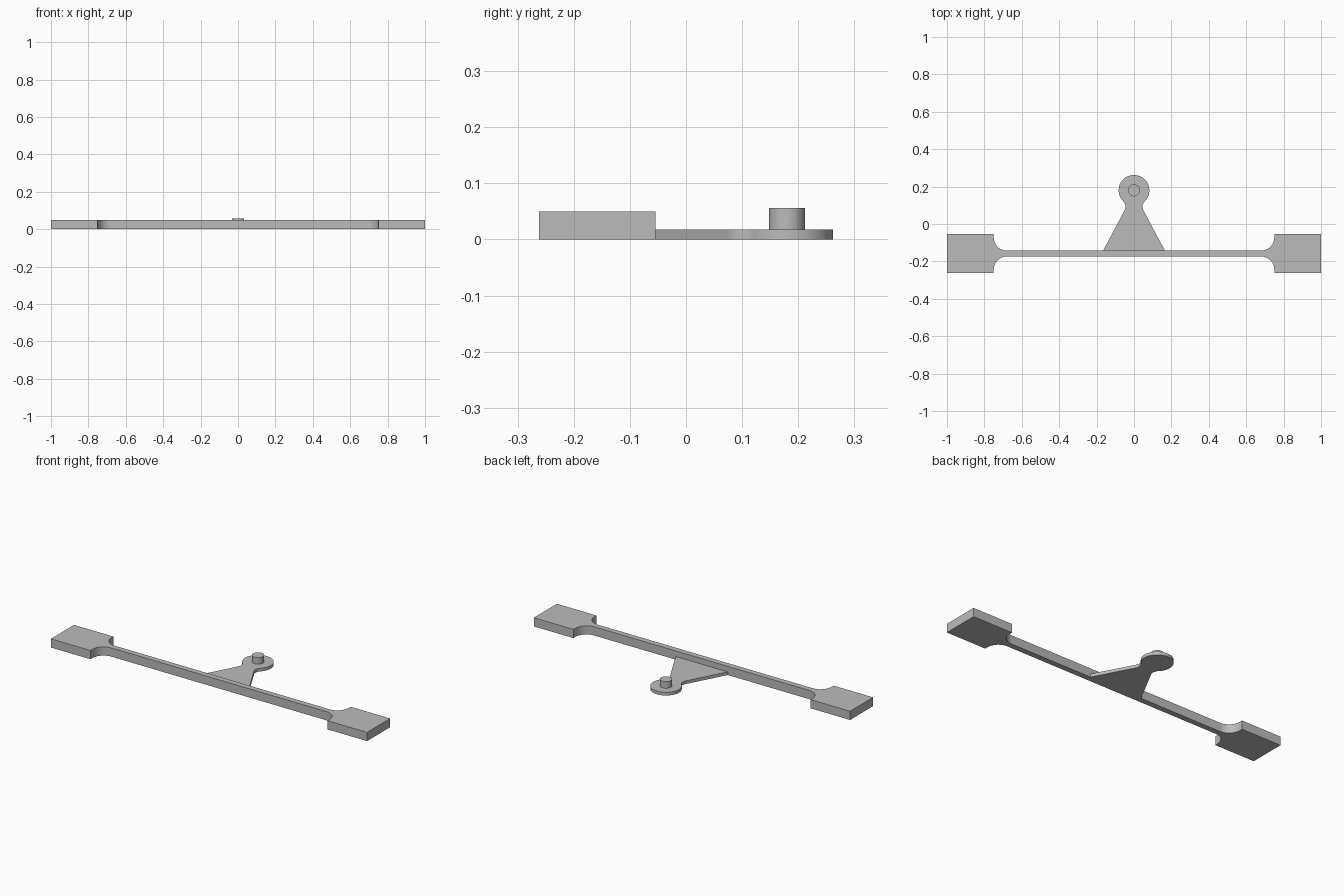
import bpy
import bmesh
from math import cos, sin, pi, atan2, radians
from mathutils import Vector

if "Cube" in bpy.data.objects:
    bpy.data.objects.remove(bpy.data.objects["Cube"])

grey = bpy.data.materials.new("plain grey")
grey.use_nodes = True
colour = (0.5, 0.5, 0.5, 1)
grey.diffuse_color = colour
grey.node_tree.nodes["Principled BSDF"].inputs["Base Color"].default_value = colour


def arc(centre, radius, start, end, steps):
    """Points along an arc, both ends included."""
    angles = [start + (end - start) * i / steps for i in range(steps + 1)]
    return [Vector((centre[0] + radius * cos(a), centre[1] + radius * sin(a))) for a in angles]


def mirrored(points, axis):
    """Add the reversed mirror image of an open outline."""
    flip = Vector((-1, 1)) if axis == "x" else Vector((1, -1))
    return points + [p * flip for p in reversed(points)]


def plate(name, outline, bottom, top, y=0):
    """Extrude a flat outline upwards into a solid."""
    bm = bmesh.new()
    face = bm.faces.new([bm.verts.new((p.x, p.y + y, bottom)) for p in outline])
    ext = bmesh.ops.extrude_face_region(bm, geom=[face], use_keep_orig=True)
    moved = [v for v in ext["geom"] if isinstance(v, bmesh.types.BMVert)]
    bmesh.ops.translate(bm, verts=moved, vec=(0, 0, top - bottom))
    bmesh.ops.recalc_face_normals(bm, faces=bm.faces[:])
    mesh = bpy.data.meshes.new(name)
    bm.to_mesh(mesh)
    bm.free()
    mesh.materials.append(grey)
    obj = bpy.data.objects.new(name, mesh)
    bpy.context.collection.objects.link(obj)
    bpy.ops.object.select_all(action="DESELECT")
    obj.select_set(True)
    bpy.context.view_layer.objects.active = obj
    bpy.ops.object.shade_smooth_by_angle(angle=radians(30))


# Crossbar with wide end pads and rounded inner corners
BAR_Y, BAR_HALF, PAD_HALF, PAD_X, FILLET = -0.158, 0.016, 0.104, 0.75, 0.07
quarter = [Vector((1, PAD_HALF)), Vector((PAD_X, PAD_HALF))]
quarter += arc((PAD_X - FILLET, BAR_HALF + FILLET), FILLET, 0, -pi / 2, 12)
plate("crossbar", mirrored(mirrored(quarter, "x"), "y"), 0, 0.05, BAR_Y)

# Tapered arm flowing through small fillets into a round eye
EYE, EYE_R, NECK_R = Vector((0, 0.18)), 0.082, 0.04
base = Vector((0.165, BAR_Y + BAR_HALF))
slope = Vector((-0.12, 0.225)).normalized()
normal = Vector((slope.y, -slope.x))
start = base + normal * NECK_R - EYE
b = start.dot(slope)
t = -b - (b * b - start.length_squared + (EYE_R + NECK_R) ** 2) ** 0.5
neck = EYE + start + slope * t
from_angle = atan2(-normal.y, -normal.x) % (2 * pi)
to_eye = EYE - neck
to_angle = atan2(to_eye.y, to_eye.x) % (2 * pi)
side = [base] + arc(neck, NECK_R, from_angle, to_angle, 10)
side += arc(EYE, EYE_R, to_angle - pi, pi / 2, 24)[1:-1]
outline = side + [EYE + Vector((0, EYE_R))] + [Vector((-p.x, p.y)) for p in reversed(side)]
plate("arm", outline, 0, 0.018)

# Pin standing on the eye
plate("pin", arc(EYE, 0.032, 0, 2 * pi, 40)[:-1], 0.018, 0.056)
